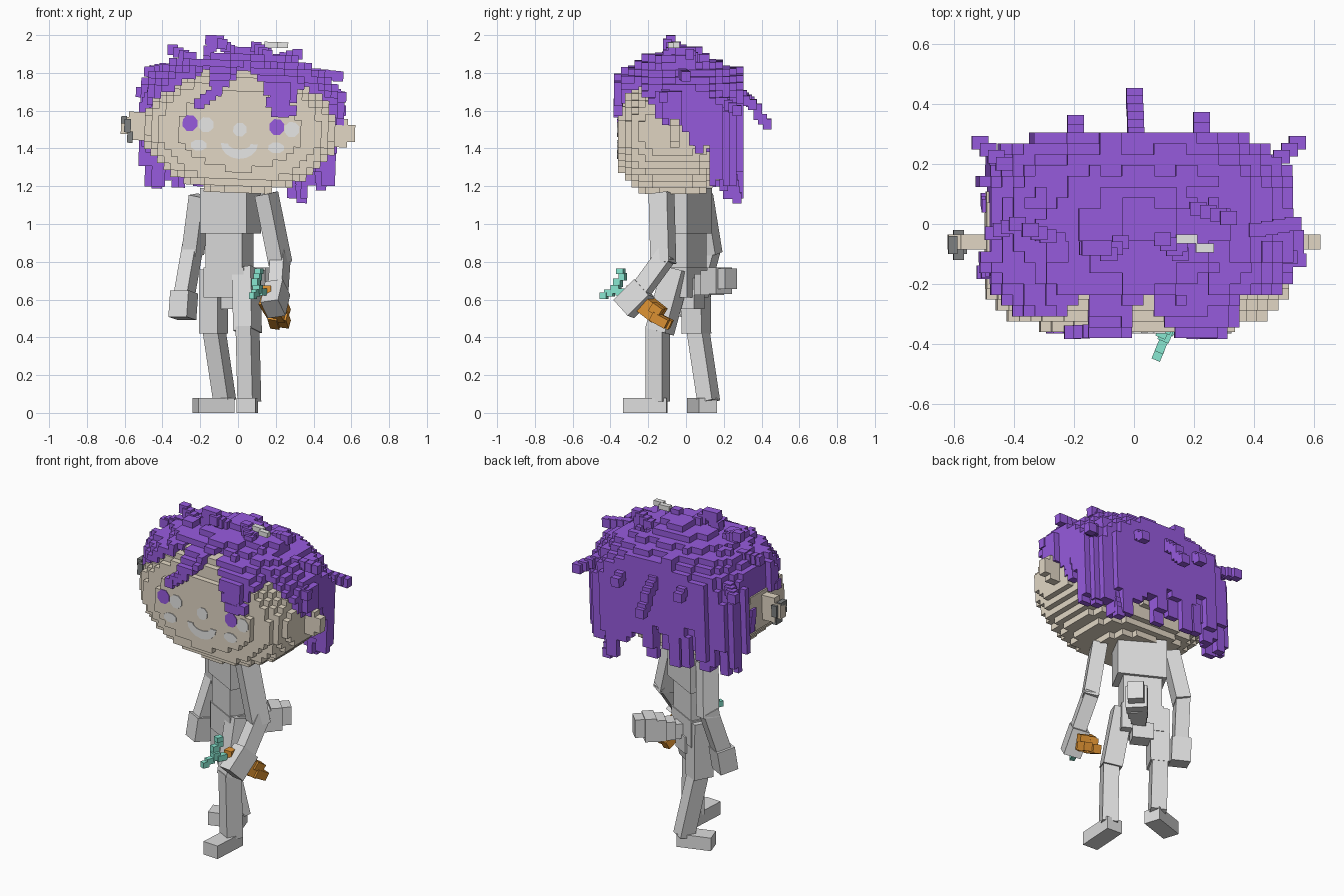
import bpy, bmesh, math, random
from mathutils import Matrix, Vector

if "Cube" in bpy.data.objects:
    bpy.data.objects.remove(bpy.data.objects["Cube"])
random.seed(4)


def material(name, rgb):
    m = bpy.data.materials.new(name)
    m.diffuse_color = (*rgb, 1)
    m.use_nodes = True
    m.node_tree.nodes["Principled BSDF"].inputs["Base Color"].default_value = m.diffuse_color
    return m


PURPLE = material("purple hair", (0.31, 0.105, 0.73))
SKIN = material("beige skin", (0.76, 0.68, 0.555))
GREY = material("body grey", (0.72, 0.72, 0.72))
PALE = material("pale grey", (0.80, 0.80, 0.79))
DARK = material("dark grey", (0.21, 0.22, 0.22))
TEAL = material("teal", (0.25, 0.80, 0.64))
ORANGE = material("orange", (0.78, 0.31, 0.035))

# the head is rolled a little to one side
PIVOT = Matrix.Translation((0, 0, 1.5))
TILT = PIVOT @ Matrix.Rotation(math.radians(2), 4, 'Y') @ PIVOT.inverted()
YAW = Matrix.Rotation(math.radians(-28), 3, 'Z')  # the body is turned


def finish(name, bm, mat, tilt=False):
    if tilt:
        bm.transform(TILT)
    me = bpy.data.meshes.new(name)
    bm.to_mesh(me)
    bm.free()
    me.materials.append(mat)
    ob = bpy.data.objects.new(name, me)
    bpy.context.collection.objects.link(ob)
    return ob


def voxels(name, inside, lo, hi, s, mat):
    """Skin of every cell whose centre passes the test."""
    n = [math.ceil((hi[k] - lo[k]) / s) for k in range(3)]
    cells = {(i, j, k) for i in range(n[0]) for j in range(n[1]) for k in range(n[2])
             if inside(*(lo[a] + (c + .5) * s for a, c in enumerate((i, j, k))))}
    bm = bmesh.new()
    for c in cells:
        mid = Vector([lo[a] + (c[a] + .5) * s for a in range(3)])
        for a in range(3):
            for sg in (-1, 1):
                nb = list(c)
                nb[a] += sg
                if tuple(nb) in cells:
                    continue
                d, u, v = Vector(), Vector(), Vector()
                d[a], u[(a + 1) % 3], v[(a + 2) % 3] = sg * s / 2, s / 2, sg * s / 2
                bm.faces.new([bm.verts.new(mid + d + p * u + q * v)
                              for p, q in ((-1, -1), (1, -1), (1, 1), (-1, 1))])
    bmesh.ops.remove_doubles(bm, verts=bm.verts, dist=.001)
    return finish(name, bm, mat, True)


def blocks(name, items, mat, tilt=False, rot=None):
    """Boxes given as centre and size."""
    bm = bmesh.new()
    for x, y, z, sx, sy, sz in items:
        m = Matrix.Translation((x, y, z)) @ (rot.to_4x4() if rot else Matrix()) @ Matrix.Diagonal((sx, sy, sz, 1))
        bmesh.ops.create_cube(bm, size=1, matrix=m)
    return finish(name, bm, mat, tilt)


def limb(name, p, q, w, d, mat=GREY):
    """Box running from p to q."""
    p, q = Vector(p), Vector(q)
    z = (q - p).normalized()
    y = z.cross(YAW @ Vector((1, 0, 0))).normalized()
    r = Matrix((y.cross(z), y, z)).transposed().to_4x4()
    bm = bmesh.new()
    bmesh.ops.create_cube(bm, size=1, matrix=Matrix.Translation((p + q) / 2) @ r
                          @ Matrix.Diagonal((w, d, (q - p).length, 1)))
    return finish(name, bm, mat)


def plate(name, pts, mat, y=-.36, t=.004):
    bm = bmesh.new()
    f = bm.faces.new([bm.verts.new((x, y, z)) for x, z in pts])
    ext = bmesh.ops.extrude_face_region(bm, geom=[f])['geom']
    bmesh.ops.translate(bm, vec=(0, -t, 0), verts=[v for v in ext if isinstance(v, bmesh.types.BMVert)])
    bmesh.ops.recalc_face_normals(bm, faces=bm.faces)
    return finish(name, bm, mat, True)


def disc(name, cx, cz, rx, rz, mat, n=8):
    a = [2 * math.pi * (i + .5) / n for i in range(n)]
    return plate(name, [(cx + rx * math.cos(t), cz + rz * math.sin(t)) for t in a], mat)


def lerp(table, x):
    for (x0, v0), (x1, v1) in zip(table, table[1:]):
        if x <= x1:
            return v0 + (v1 - v0) * max(0, (x - x0) / (x1 - x0))
    return table[-1][1]


# head
def in_head(x, y, z):
    r = math.hypot((x - .01) / .515, (z - 1.5) / .335)
    return r ** 3.5 + abs((y + .075) / .285) ** 3.5 < 1


voxels("head", in_head, (-.53, -.36, 1.165), (.55, .24, 1.85), .036, SKIN)
for side in (-1, 1):
    blocks("ear", [(side * .535, -.06, 1.5, .09, .05, .15), (side * .595, -.06, 1.5, .05, .05, .09)], SKIN, True)
blocks("ear_cuff", [(-.585, -.07, 1.5, .035, .10, .07), (-.57, -.07, 1.44, .03, .06, .06),
                    (-.605, -.07, 1.53, .03, .06, .04)], DARK, True)

# face details
disc("left_eye", -.255, 1.525, .042, .045, PURPLE)
disc("right_eye", .205, 1.52, .042, .045, PURPLE)
disc("left_eye_shine", -.17, 1.52, .042, .042, PALE)
disc("right_eye_shine", .285, 1.51, .042, .042, PALE)
disc("nose", .01, 1.5, .038, .038, PALE)
for side in (-1, 1):
    disc("cheek", side * .205, 1.41, .045, .03, PALE)
arc = [math.pi * (1 + i / 8) for i in range(9)]
plate("mouth", [(.01 + .098 * math.cos(t), 1.425 + .08 * math.sin(t)) for t in arc] +
      [(.01 + .06 * math.cos(t), 1.425 + .03 * math.sin(t)) for t in reversed(arc)], PALE)

# hair mass: open zigzag fringe in front, separate long strands at the back
FRINGE = [(-.55, 1.58), (-.45, 1.64), (-.3, 1.73), (-.17, 1.84), (-.15, 1.72), (-.1, 1.69), (.03, 1.86),
          (.15, 1.68), (.2, 1.64), (.29, 1.66), (.38, 1.80), (.45, 1.68), (.55, 1.56)]
SIDES = [(-.38, 1.70), (-.2, 1.67), (-.12, 1.57), (-.02, 1.55), (.02, 1.4), (.09, 1.42), (.13, 1.36)]
bumps = {}


def rough(x, y, step):
    return bumps.setdefault((step, round(x / step), round(y / step)), random.random())


def in_hair(x, y, z):
    dx = abs((x - .015) / .53)
    if y < -.03:
        rho = dx ** 2.8 + abs((y + .03) / .35) ** 2.8
    else:
        rho = dx ** 3.6 + ((y + .03) / .355) ** 3.6
    q = (x / .57) ** 2 + ((y + .05) / (.39 if y < -.05 else .44)) ** 2
    top = 1.61 + .30 * math.sqrt(max(0, 1 - q)) + .06 * (rough(x, y, .09) - .5)
    if rho > 1 - .14 * rough(x, y, .075) * (y > -.1) or z > top:
        return False
    if y > .12:
        low = 1.13 + .24 * rough(x, y, .06) + (.05 if abs(x) < .26 else 0)
        return z > low and (z > 1.45 or rho > .4)
    low = lerp(FRINGE, x) if y < -.2 and abs(x) < .46 else lerp(SIDES, y) + .06 * rough(x, y, .07) - .03
    return z > low


voxels("hair", in_hair, (-.521, -.38, 1.11), (.57, .34, 2), .036, PURPLE)

# loose tufts
TUFTS = [((-.17, -.08, 1.91), (-.14, -.08, 1.96)), ((-.06, -.06, 1.92), (-.1, -.1, 1.95)),
         ((.14, -.1, 1.90), (.08, -.05, 1.94)), ((.2, .05, 1.88), (.3, .02, 1.91)),
         ((-.27, -.05, 1.87), (-.36, -.02, 1.91)), ((-.4, 0, 1.81), (-.48, -.03, 1.79)),
         ((.4, -.02, 1.81), (.52, 0, 1.80)), ((.48, -.1, 1.72), (.54, -.12, 1.69)),
         ((-.46, -.15, 1.68), (-.5, -.16, 1.60)), ((0, .3, 1.68), (0, .38, 1.61)),
         ((0, .38, 1.58), (0, .43, 1.53)), ((-.2, .28, 1.68), (-.2, .34, 1.64)),
         ((.22, .28, 1.68), (.22, .35, 1.64)), ((-.44, .2, 1.7), (-.52, .27, 1.68)),
         ((.46, .2, 1.66), (.54, .27, 1.62)), ((-.12, -.355, 1.70), (-.21, -.36, 1.63)),
         ((.17, -.355, 1.65), (.28, -.36, 1.61)), ((.2, -.36, 1.6), (.24, -.36, 1.6)),
         ((.5, .05, 1.5), (.5, .07, 1.42)), ((-.48, .06, 1.5), (-.48, .08, 1.42)),
         ((.34, .25, 1.25), (.35, .27, 1.15)), ((-.42, .22, 1.3), (-.42, .22, 1.2)),
         ((.44, .2, 1.3), (.45, .2, 1.22)), ((-.2, .28, 1.35), (-.2, .28, 1.22))]
items = []
for a, b in TUFTS:
    a, b = Vector(a), Vector(b)
    n = max(2, round((b - a).length / .035))
    items += [(*a.lerp(b, i / n), .055, .045, .055) for i in range(n + 1)]
items += [(-.14, -.08, 1.97, .1, .05, .05)]
blocks("hair_tufts", items, PURPLE, True)
blocks("hair_clip", [(.1, -.06, 1.93, .04, .03, .04), (.16, -.05, 1.955, .07, .03, .03),
                     (.22, -.08, 1.955, .06, .03, .03)], PALE, True)

# torso
blocks("chest", [(-.04, 0, 1.07, .28, .16, .24)], GREY, rot=YAW)
blocks("waist", [(-.045, 0, .86, .22, .13, .22)], GREY, rot=YAW)
blocks("hips", [(-.045, 0, .69, .24, .14, .16), (-.03, .03, .6, .12, .09, .1)], GREY, rot=YAW)
blocks("neck", [(-.02, -.02, 1.19, .16, .12, .06)], GREY, rot=YAW)

# tail, a chain of swelling blocks
for i, w in enumerate((.07, .09, .11, .12, .09)):
    blocks("tail", [(.01 + .039 * i, .06 + .039 * i, .67 + .01 * i, w, .065, w + .02)], GREY,
           rot=Matrix.Rotation(math.radians(-45), 3, 'Z'))

# arms
limb("right_upper_arm", (.15, -.13, 1.16), (.225, -.12, .79), .085, .11)
limb("right_forearm", (.225, -.10, .84), (.21, -.26, .62), .08, .09)
limb("right_hand", (.21, -.22, .66), (.185, -.33, .55), .1, .12)
limb("left_upper_arm", (-.20, .08, 1.15), (-.24, .13, .84), .085, .1)
limb("left_forearm", (-.24, .13, .88), (-.285, .06, .62), .08, .09)
limb("left_hand", (-.285, .06, .64), (-.295, .04, .50), .11, .11)

# legs and feet
limb("right_thigh", (.045, -.05, .76), (.05, -.14, .43), .11, .12)
limb("right_shin", (.05, -.15, .46), (.06, -.15, .06), .09, .1)
limb("left_thigh", (-.13, .05, .76), (-.13, .055, .42), .11, .12)
limb("left_shin", (-.13, .06, .46), (-.07, .12, .06), .09, .09)
blocks("right_foot", [(.05, -.215, .04, .1, .23, .08)], GREY, rot=Matrix.Rotation(-.06, 3, 'Z'))
blocks("left_foot", [(-.13, .085, .04, .1, .2, .08)], GREY, rot=Matrix.Rotation(math.radians(-72), 3, 'Z'))

# held tool: orange grip with a teal forked tip
limb("tool_grip", (.16, -.26, .61), (.22, -.14, .515), .09, .09, ORANGE)
for dx, dz, e in ((-.03, .02, .01), (.03, .02, .0), (-.02, -.03, .05), (.03, -.03, .03)):
    limb("grip_end", (.205 + dx, -.18, .545 + dz), (.22 + dx, -.13 + e, .51 + dz - e * .3), .05, .05, ORANGE)
blocks("tool_ring", [(.15, -.29, .65, .05, .05, .05)], ORANGE)
blocks("tool_tip", [(.08, -.435, .62, .03, .04, .035), (.092, -.405, .635, .03, .05, .035),
                    (.105, -.37, .655, .04, .045, .045), (.125, -.34, .64, .035, .06, .035),
                    (.095, -.36, .69, .035, .04, .045), (.105, -.335, .72, .035, .035, .04),
                    (.11, -.345, .75, .035, .04, .03)], TEAL, rot=Matrix.Rotation(-.4, 3, 'Z'))
